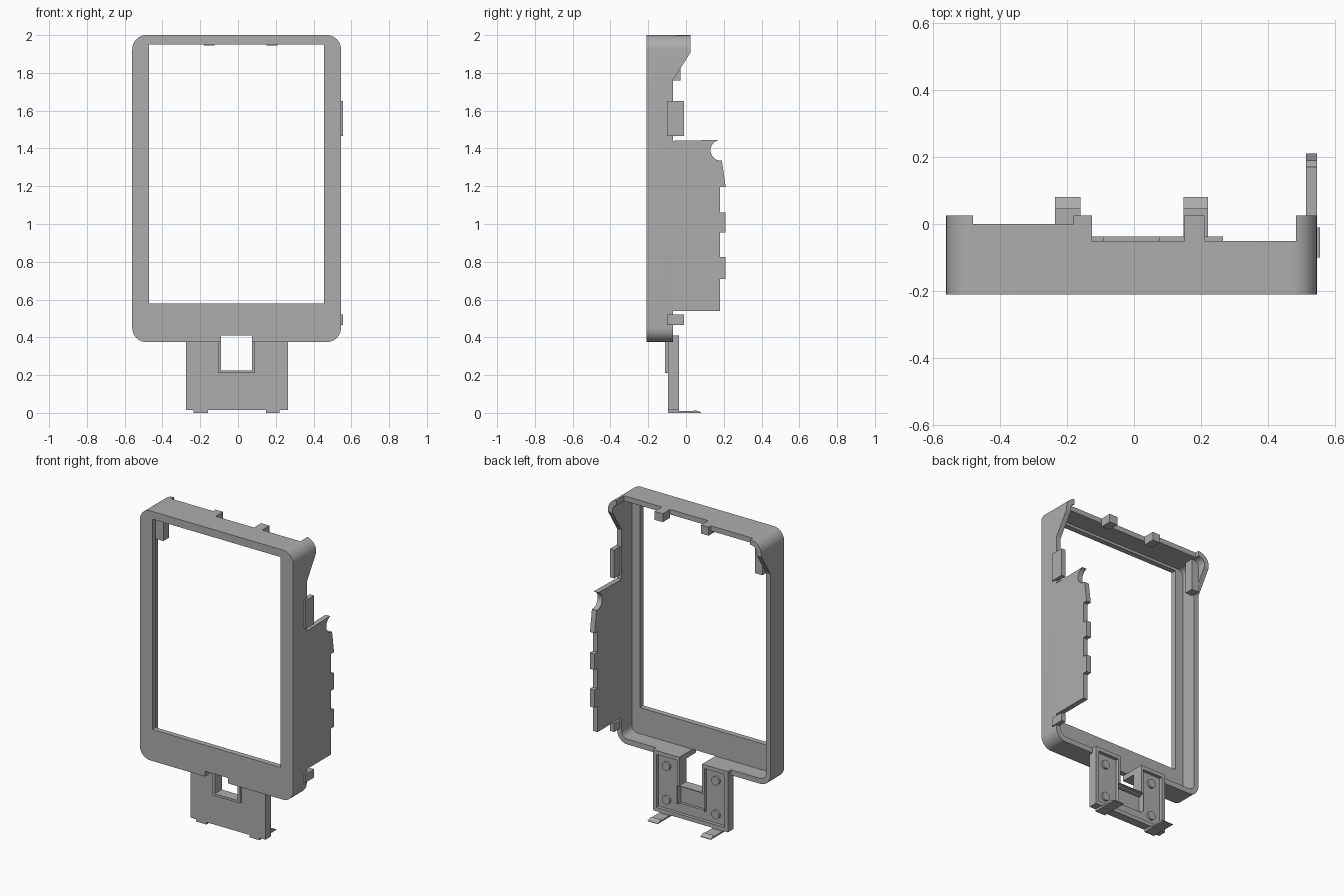
import bpy, bmesh, math
from mathutils import Vector

if "Cube" in bpy.data.objects:
    bpy.data.objects.remove(bpy.data.objects["Cube"], do_unlink=True)

grey = bpy.data.materials.new("plain grey")
grey.use_nodes = True
colour = (0.42, 0.42, 0.42, 1)
grey.diffuse_color = colour
grey.node_tree.nodes["Principled BSDF"].inputs["Base Color"].default_value = colour


def prism(name, points, sweep):
    """Extrude a closed 3D outline along the sweep vector."""
    bm = bmesh.new()
    face = bm.faces.new([bm.verts.new(p) for p in points])
    moved = bmesh.ops.extrude_face_region(bm, geom=[face])["geom"]
    verts = [v for v in moved if isinstance(v, bmesh.types.BMVert)]
    bmesh.ops.translate(bm, verts=verts, vec=Vector(sweep))
    bmesh.ops.recalc_face_normals(bm, faces=bm.faces)
    mesh = bpy.data.meshes.new(name)
    bm.to_mesh(mesh)
    bm.free()
    mesh.materials.append(grey)
    obj = bpy.data.objects.new(name, mesh)
    bpy.context.collection.objects.link(obj)
    return obj


def side_prism(name, yz, x0, x1):
    return prism(name, [(x0, y, z) for y, z in yz], (x1 - x0, 0, 0))


def box(name, x, y, z):
    return side_prism(name, [(y[0], z[0]), (y[1], z[0]), (y[1], z[1]), (y[0], z[1])], *x)


def rounded_box(name, x, y, z, radius, steps=10):
    corners = [(x[1], z[1], -1, -1), (x[0], z[1], 1, -1), (x[0], z[0], 1, 1), (x[1], z[0], -1, 1)]
    outline = []
    for quarter, (cx, cz, sx, sz) in enumerate(corners):
        for i in range(steps + 1):
            a = math.pi / 2 * (quarter + i / steps)
            outline.append((cx + radius * (sx + math.cos(a)), y[0],
                            cz + radius * (sz + math.sin(a))))
    return prism(name, outline, (0, y[1] - y[0], 0))


def activate(obj):
    bpy.ops.object.select_all(action='DESELECT')
    obj.select_set(True)
    bpy.context.view_layer.objects.active = obj


def cut(obj, cutter):
    cutter.hide_render = True
    mod = obj.modifiers.new("cut", 'BOOLEAN')
    mod.operation = 'DIFFERENCE'
    mod.solver = 'EXACT'
    mod.object = cutter
    activate(obj)
    bpy.ops.object.modifier_apply(modifier=mod.name)
    bpy.data.objects.remove(cutter, do_unlink=True)


# Bezel: rounded shell with a screen opening and shaped rear edge
bezel = rounded_box("screen_bezel", (-0.56, 0.545), (-0.21, 0.025), (0.375, 2.0), 0.075)
cut(bezel, rounded_box("cavity", (-0.527, 0.512), (-0.175, 0.2), (0.41, 1.967), 0.042))
cut(bezel, box("opening", (-0.47, 0.455), (-0.3, 0.1), (0.58, 1.95)))
flare = [(-0.07, 0.3), (-0.07, 1.76), (0.025, 1.91), (0.2, 1.91), (0.2, 0.3)]
cut(bezel, side_prism("rear_trim", flare, -0.8, 0.8))
for x0, x1, y0 in [(-0.48, -0.18, 0.0), (-0.125, 0.15, -0.05), (0.21, 0.483, -0.05)]:
    cut(bezel, box("top_trim", (x0, x1), (y0, 0.2), (1.85, 2.1)))
cut(bezel, box("bottom_notch", (-0.09, 0.075), (-0.3, 0.1), (0.3, 0.41)))
activate(bezel)
bpy.ops.object.shade_smooth_by_angle(angle=math.radians(30))

# Top lugs and corner post behind the bezel
for x in [(-0.18, -0.125), (0.15, 0.21)]:
    box("top_lug", x, (-0.05, 0.025), (1.945, 1.985))
box("corner_post", (-0.53, -0.475), (-0.09, -0.03), (1.76, 1.97))

# Side panel with a hooked top and toothed rear edge
hook = []
for i in range(13):
    a = math.radians(105 + i * 155 / 12)
    hook.append((0.185 + 0.055 * math.cos(a), 1.39 + 0.055 * math.sin(a)))
edge = [(-0.1, 0.54), (-0.1, 1.44), (0.17, 1.445)] + hook + [(0.19, 1.335), (0.21, 1.195), (0.18, 1.195)]
for top, bottom in [(1.06, 0.955), (0.825, 0.71)]:
    edge += [(0.18, top), (0.21, top), (0.21, bottom), (0.18, bottom)]
edge.append((0.18, 0.54))
side_prism("side_panel", edge, 0.512, 0.545)

# Clips on the side wall
for z in [(1.465, 1.65), (0.465, 0.52)]:
    box("side_clip", (0.525, 0.555), (-0.1, -0.01), z)

# Lower bracket: shallow tray with a window notch
bracket = box("lower_bracket", (-0.275, 0.265), (-0.095, -0.038), (0.015, 0.41))
cut(bracket, box("window", (-0.09, 0.075), (-0.3, 0.1), (0.225, 0.5)))
for x in [(-0.25, -0.105), (0.09, 0.24)]:
    cut(bracket, box("bay", x, (-0.06, 0.1), (0.04, 0.385)))
cut(bracket, box("lower_bay", (-0.12, 0.105), (-0.06, 0.1), (0.04, 0.1)))
cut(bracket, box("centre_recess", (-0.105, 0.09), (-0.078, 0.1), (0.1, 0.22)))

# Raised rim round the bracket window
for name, x, z in [("left_rim", (0.075, 0.09), (0.21, 0.41)),
                   ("right_rim", (-0.105, -0.09), (0.21, 0.41)),
                   ("bottom_rim", (-0.105, 0.09), (0.21, 0.225))]:
    box("window_" + name, x, (-0.11, -0.06), z)

# Round studs in the bracket bays
for x in (-0.178, 0.178):
    for z in (0.1, 0.32):
        stud = rounded_box("bracket_stud", (x - 0.028, x + 0.028), (-0.07, -0.045),
                           (z - 0.028, z + 0.028), 0.0279, 6)
        activate(stud)
        bpy.ops.object.shade_smooth_by_angle(angle=math.radians(30))

# Feet with tapered tips
foot = [(-0.095, 0.0), (-0.095, 0.018), (-0.04, 0.018), (-0.04, 0.01),
        (0.045, 0.01), (0.045, 0.016), (0.08, 0.004), (0.08, 0.0)]
for x0, x1 in [(-0.235, -0.16), (0.148, 0.22)]:
    side_prism("bracket_foot", foot, x0, x1)
